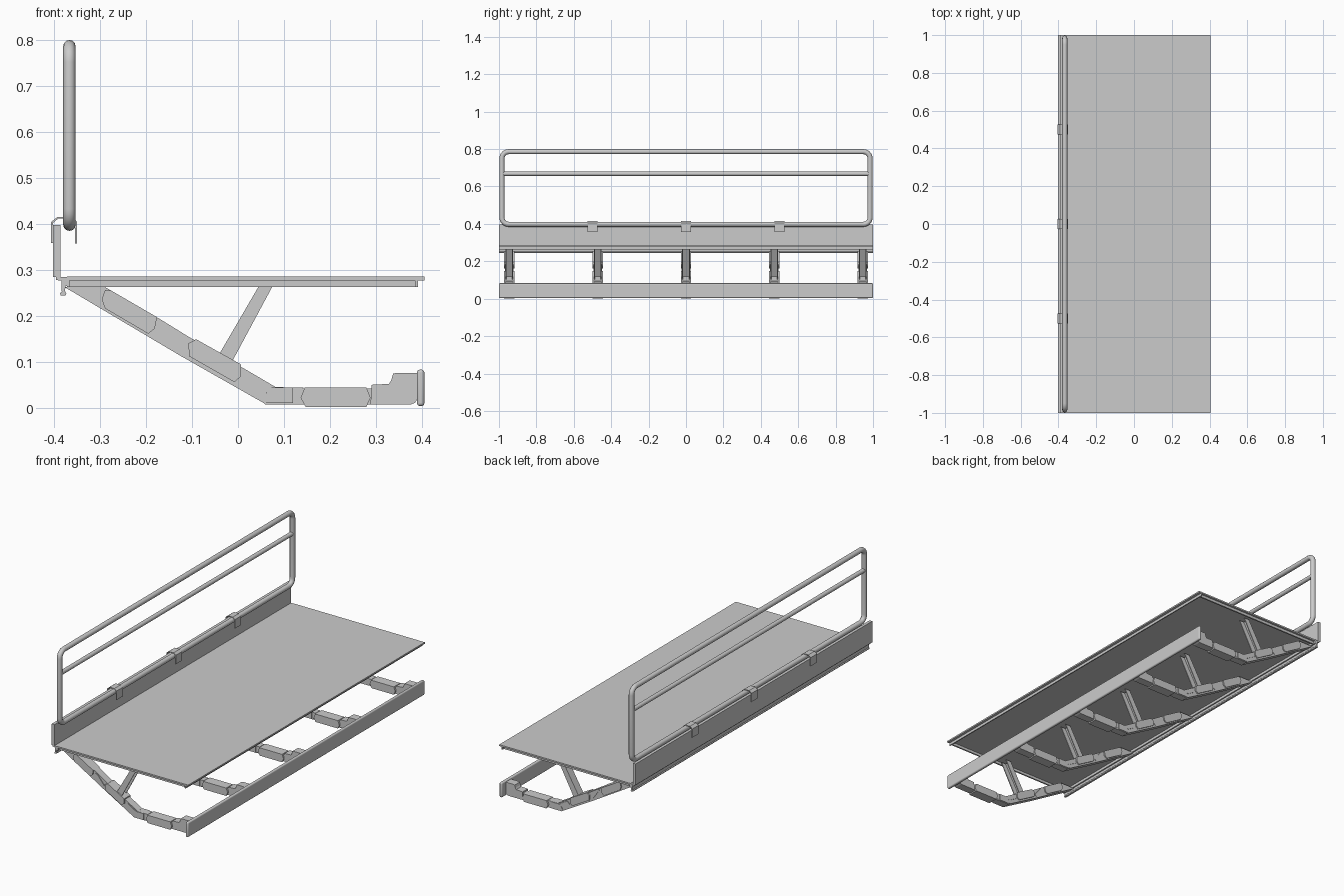
import bpy, bmesh, math


def add_mesh(name, bm):
    bmesh.ops.recalc_face_normals(bm, faces=bm.faces)
    me = bpy.data.meshes.new(name)
    bm.to_mesh(me)
    bm.free()
    ob = bpy.data.objects.new(name, me)
    bpy.context.collection.objects.link(ob)
    return ob


def prism(name, pts, y, width):
    """Extrude an x-z outline along y, centred on y."""
    bm = bmesh.new()
    f = bm.faces.new([bm.verts.new((x, y - width / 2, z)) for x, z in pts])
    r = bmesh.ops.extrude_face_region(bm, geom=[f])
    vs = [g for g in r['geom'] if isinstance(g, bmesh.types.BMVert)]
    bmesh.ops.translate(bm, verts=vs, vec=(0, width, 0))
    return add_mesh(name, bm)


def bar(name, x0, x1, z0, z1, y=0, width=2):
    return prism(name, [(x0, z0), (x1, z0), (x1, z1), (x0, z1)], y, width)


def smooth(ob):
    bpy.ops.object.select_all(action='DESELECT')
    ob.select_set(True)
    bpy.context.view_layer.objects.active = ob
    bpy.ops.object.shade_smooth_by_angle(angle=math.radians(35))


def tube(name, pts, radius, cyclic):
    cu = bpy.data.curves.new(name, 'CURVE')
    cu.dimensions = '3D'
    cu.bevel_depth = radius
    cu.bevel_resolution = 4
    cu.use_fill_caps = True
    sp = cu.splines.new('POLY')
    sp.points.add(len(pts) - 1)
    for p, c in zip(sp.points, pts):
        p.co = (*c, 1)
    sp.use_cyclic_u = cyclic
    ob = bpy.data.objects.new(name, cu)
    bpy.context.collection.objects.link(ob)
    bpy.ops.object.select_all(action='DESELECT')
    ob.select_set(True)
    bpy.context.view_layer.objects.active = ob
    bpy.ops.object.convert(target='MESH')
    smooth(bpy.context.object)


# Deck plate with a folded rim beneath it
bar("deck_plate", -0.372, 0.405, 0.277, 0.285)
bar("deck_rim_outer", 0.385, 0.391, 0.263, 0.277)
bar("deck_rim_inner", -0.372, -0.366, 0.263, 0.277)
for s in (-1, 1):
    bar("deck_rim_end", -0.366, 0.385, 0.263, 0.277, s * 0.985, 0.008)

# Hinge strip and toe board along the back edge
prism("hinge_strip", [(-0.396, 0.278), (-0.384, 0.276), (-0.383, 0.252),
                      (-0.387, 0.249), (-0.385, 0.244), (-0.375, 0.244),
                      (-0.373, 0.249), (-0.376, 0.253), (-0.375, 0.265),
                      (-0.371, 0.265), (-0.371, 0.284), (-0.396, 0.284)], 0, 2)
bar("toe_board", -0.402, -0.386, 0.284, 0.397)

# Guard rail: rounded loop and middle tube
RX, RY, Z0, Z1, R = -0.3665, 0.984, 0.398, 0.786, 0.035
loop = []
for sy, cz, a0 in ((1, Z1 - R, 0), (-1, Z1 - R, 90), (-1, Z0 + R, 180), (1, Z0 + R, 270)):
    for k in range(7):
        a = math.radians(a0 + 15 * k)
        loop.append((RX, sy * (RY - R) + R * math.cos(a), cz + R * math.sin(a)))
tube("guard_rail_loop", loop, 0.0135, True)
tube("guard_rail_middle", [(RX, -RY, 0.668), (RX, RY, 0.668)], 0.0115, False)

# Sheet clips holding the rail on the toe board
for y in (-0.5, 0, 0.5):
    prism("rail_clip", [(-0.406, 0.358), (-0.402, 0.358), (-0.402, 0.402),
                        (-0.391, 0.411), (-0.364, 0.411), (-0.354, 0.402),
                        (-0.354, 0.357), (-0.350, 0.357), (-0.350, 0.405),
                        (-0.363, 0.415), (-0.392, 0.415), (-0.406, 0.404)], y, 0.052)

# Bottom front rail with rounded edges
rail = bar("bottom_front_rail", 0.389, 0.405, 0.004, 0.083)
bev = rail.modifiers.new("round", 'BEVEL')
bev.width = 0.006
bev.segments = 3
smooth(rail)

# Outlines of the bracket parts
ARM = [(-0.378, 0.263), (-0.29, 0.263), (-0.165, 0.190), (-0.105, 0.153),
       (0.024, 0.079), (0.082, 0.045), (0.06, 0.008), (-0.125, 0.113)]
ELBOW = [(0.05, 0.016), (0.06, 0.007), (0.128, 0.007), (0.142, 0.044), (0.08, 0.045)]
SLEEVES = [
    [(-0.289, 0.256), (-0.276, 0.255), (-0.176, 0.197), (-0.181, 0.172),
     (-0.195, 0.161), (-0.289, 0.216), (-0.296, 0.236)],
    [(-0.108, 0.140), (-0.091, 0.149), (0.007, 0.094), (0.006, 0.068),
     (-0.008, 0.056), (-0.106, 0.112)],
    [(0.136, 0.022), (0.147, 0.002), (0.279, 0.002), (0.288, 0.022),
     (0.279, 0.044), (0.145, 0.044)]]
RIBS = [
    [(-0.166, 0.184), (-0.152, 0.178), (-0.114, 0.130), (-0.124, 0.121)],
    [(0.010, 0.058), (0.025, 0.072), (0.072, 0.045), (0.058, 0.031)],
    [(0.05, 0.017), (0.06, 0.010), (0.078, 0.040), (0.072, 0.045)]]
FOOT = [(0.288, 0.007), (0.375, 0.007), (0.385, 0.011), (0.390, 0.02),
        (0.390, 0.076), (0.345, 0.076), (0.337, 0.074), (0.333, 0.060),
        (0.328, 0.052), (0.290, 0.050)]
STRUT = [(-0.040, 0.118), (-0.012, 0.102), (0.075, 0.264), (0.045, 0.264)]
STRUT_WEB = [(-0.040, 0.118), (-0.036, 0.116), (0.049, 0.264), (0.045, 0.264)]

# Five folding brackets along the length
for y in (-0.945, -0.472, 0, 0.472, 0.945):
    prism("bracket_arm", ARM, y, 0.040)
    prism("bracket_elbow", ELBOW, y, 0.040)
    bar("bracket_beam", 0.12, 0.30, 0.007, 0.042, y, 0.036)
    prism("bracket_foot", FOOT, y, 0.044)
    for pts in SLEEVES:
        prism("bracket_sleeve", pts, y, 0.054)
    for pts in RIBS:
        prism("bracket_rib", pts, y, 0.046)
    prism("strut_web", STRUT_WEB, y, 0.040)
    for s in (-1, 1):
        prism("strut_side", STRUT, y + s * 0.018, 0.005)
    # Pivot plate under the arm's lower bend
    bar("elbow_plate", 0.062, 0.120, 0.010, 0.044, y, 0.048)
